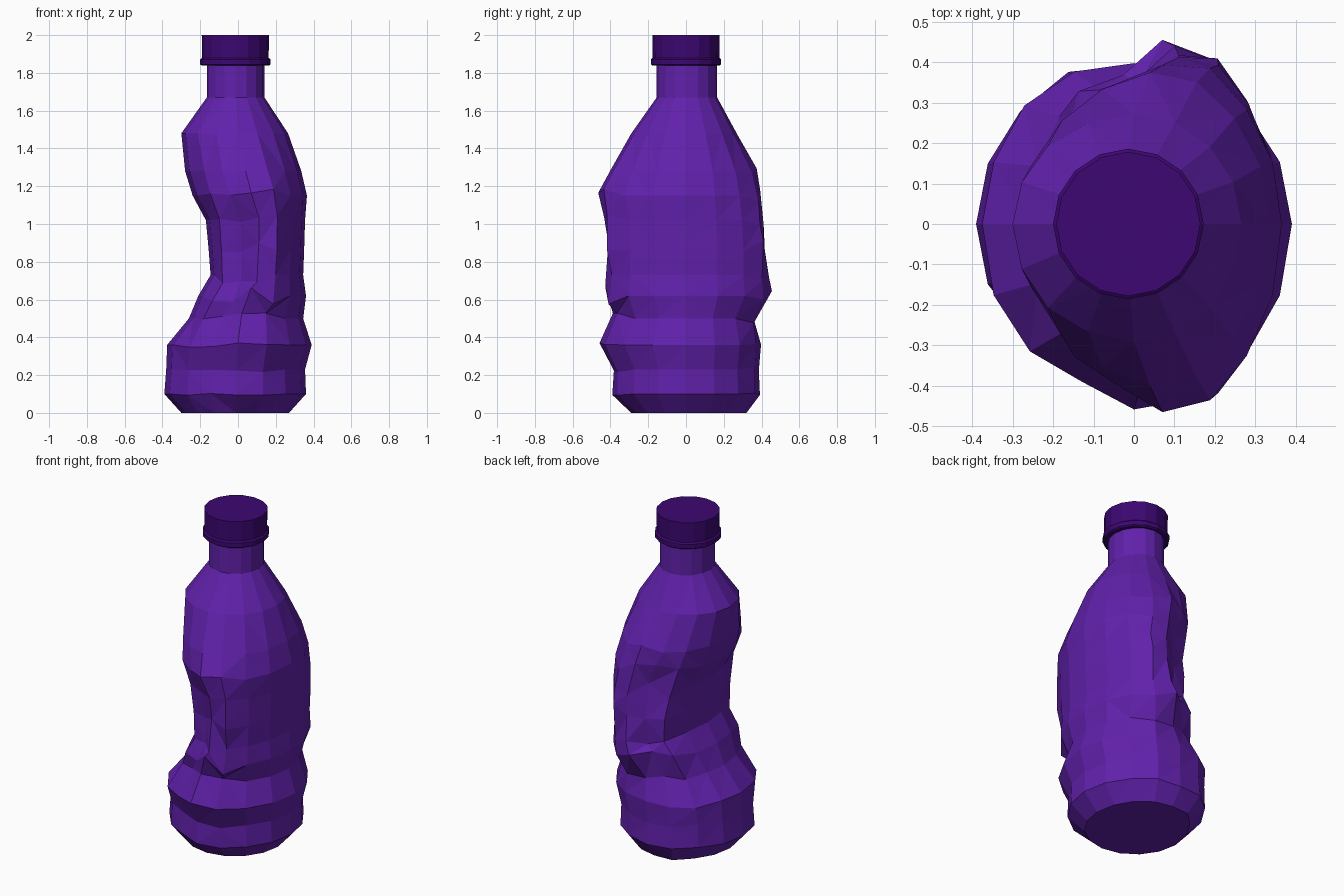
import bpy, bmesh, math, random

if "Cube" in bpy.data.objects:
    bpy.data.objects.remove(bpy.data.objects["Cube"])

random.seed(4)
N = 16


def material(name, col):
    m = bpy.data.materials.new(name)
    m.diffuse_color = (*col, 1)
    m.use_nodes = True
    m.node_tree.nodes["Principled BSDF"].inputs["Base Color"].default_value = m.diffuse_color
    return m


body_mat = material("violet plastic", (0.12, 0.015, 0.41))
cap_mat = material("dark violet cap", (0.045, 0.002, 0.165))


def loft(name, rings, mat):
    """Skin a list of point rings and close both ends."""
    bm = bmesh.new()
    loops = [[bm.verts.new(p) for p in ring] for ring in rings]
    for a, b in zip(loops, loops[1:]):
        n = len(a)
        for i in range(n):
            j = (i + 1) % n
            bm.faces.new((a[i], a[j], b[j], b[i]))
    bm.faces.new(loops[0][::-1])
    bm.faces.new(loops[-1])
    # split the crumpled quads so every facet is flat
    bent = [f for f in bm.faces if len(f.verts) == 4]
    if mat == body_mat:
        bmesh.ops.triangulate(bm, faces=bent)
    bmesh.ops.recalc_face_normals(bm, faces=bm.faces)
    me = bpy.data.meshes.new(name)
    bm.to_mesh(me)
    bm.free()
    me.materials.append(mat)
    ob = bpy.data.objects.new(name, me)
    bpy.context.collection.objects.link(ob)
    return ob


# Crushed bottle: z, left x, right x, front y, back y, centre x, crumple
profile = [
    (0.00, -0.30, 0.27, -0.29, 0.32, -0.01, 0),
    (0.10, -0.39, 0.36, -0.39, 0.39, -0.01, 0.15),
    (0.23, -0.38, 0.355, -0.385, 0.385, -0.01, 0.3),
    (0.36, -0.375, 0.39, -0.46, 0.40, 0.0, 0.4),
    (0.50, -0.26, 0.345, -0.38, 0.37, 0.02, 0.6),
    (0.62, -0.21, 0.36, -0.43, 0.44, 0.07, 0.9),
    (0.73, -0.145, 0.345, -0.42, 0.43, 0.10, 1),
    (0.86, -0.155, 0.35, -0.42, 0.43, 0.11, 1),
    (1.02, -0.17, 0.355, -0.42, 0.42, 0.11, 1),
    (1.15, -0.24, 0.365, -0.46, 0.40, 0.07, 0.8),
    (1.28, -0.28, 0.335, -0.40, 0.37, 0.04, 0.3),
    (1.48, -0.30, 0.265, -0.29, 0.27, 0.0, 0.1),
    (1.67, -0.165, 0.14, -0.155, 0.165, -0.012, 0),
    (1.86, -0.165, 0.14, -0.155, 0.165, -0.012, 0),
]
rings = []
for z, l, r, f, b, cx, crumple in profile:
    ring = []
    for k in range(N):
        a = 2 * math.pi * k / N
        c, s = math.cos(a), math.sin(a)
        x = c * ((r - cx) if c > 0 else (cx - l))
        y = s * (b if s > 0 else -f)
        dz = 0
        side = min(k, N - k)          # 0 = right, 8 = left
        scale = 1
        if side == 3:                 # bulge squeezed out beside the dent
            scale += 0.05 * crumple
        if side == 5:                 # crease beside the dent
            scale -= 0.10 * crumple
        if side == 6:                 # corner of the flat dent
            scale += 0.05 * crumple
        if z < 0.45 and k == 5:       # base pushed out at the back left
            scale += 0.06
        if 0.05 < z < 0.45 and k in (10, 11) or 1.1 < z < 1.4 and k in (10, 6):
            scale -= 0.05             # and pushed in at the front left
        x, y = x * scale, y * scale
        if 3 <= side <= 6:            # irregular dents front and back
            y *= 1 + random.uniform(-0.04, 0.04) * crumple
            dz = random.uniform(-0.05, 0.05) * crumple
        ring.append((cx + x, y, z + dz))
    rings.append(ring)
loft("crushed_bottle", rings, body_mat)


def turned(name, steps, mat, sides=16):
    return loft(name, [[(-0.014 + q * math.cos(2 * math.pi * i / sides),
                         q * math.sin(2 * math.pi * i / sides), z)
                        for i in range(sides)] for q, z in steps], mat)


# Screw cap and its tamper ring
turned("screw_cap", [(0.176, 1.865), (0.178, 2.0)], cap_mat)
turned("cap_ring", [(0.176, 1.838), (0.186, 1.845),
                    (0.186, 1.872), (0.176, 1.88)], cap_mat)
